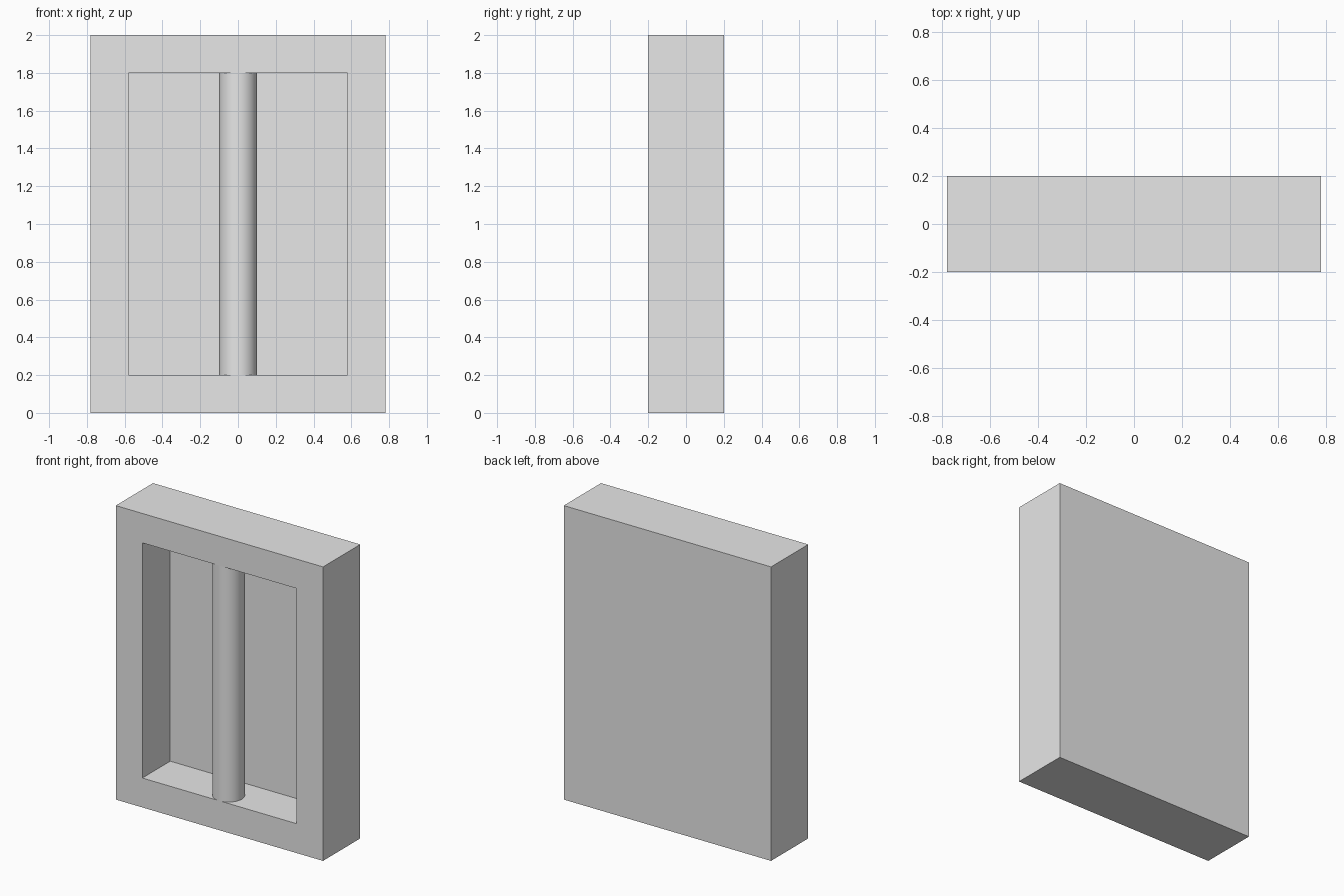
import bpy
import bmesh
from mathutils import Matrix, Vector

WIDTH, DEPTH, HEIGHT = 1.56, 0.4, 2.0
BORDER, RECESS, RADIUS = 0.2, 0.3, 0.1

cube = bpy.data.objects.get("Cube")
if cube:
    bpy.data.objects.remove(cube, do_unlink=True)

grey = bpy.data.materials.new("light grey")
grey.use_nodes = True
grey.diffuse_color = (0.8, 0.8, 0.8, 1)
grey.node_tree.nodes["Principled BSDF"].inputs["Base Color"].default_value = grey.diffuse_color


def add_object(name, bm):
    mesh = bpy.data.meshes.new(name)
    bm.to_mesh(mesh)
    bm.free()
    mesh.materials.append(grey)
    obj = bpy.data.objects.new(name, mesh)
    bpy.context.collection.objects.link(obj)
    return obj


# Case: a box whose front face is inset and pushed back into a recess
bm = bmesh.new()
bmesh.ops.create_cube(bm, size=1, matrix=Matrix.Translation((0, 0, HEIGHT / 2))
                      @ Matrix.Diagonal((WIDTH, DEPTH, HEIGHT, 1)))
bm.normal_update()
front = min(bm.faces, key=lambda f: f.calc_center_median().y)
bmesh.ops.inset_region(bm, faces=[front], thickness=BORDER, use_even_offset=True)
panel = bmesh.ops.extrude_discrete_faces(bm, faces=[front])["faces"][0]
bmesh.ops.translate(bm, verts=panel.verts, vec=Vector((0, RECESS, 0)))
bmesh.ops.recalc_face_normals(bm, faces=bm.faces)
add_object("recessed_case", bm)

# Round upright bar, touching the front plane inside the recess
bm = bmesh.new()
bmesh.ops.create_cone(bm, cap_ends=True, segments=48, radius1=RADIUS, radius2=RADIUS,
                      depth=HEIGHT - 2 * BORDER,
                      matrix=Matrix.Translation((0, RADIUS - DEPTH / 2, HEIGHT / 2)))
bar = add_object("upright_bar", bm)
bpy.ops.object.select_all(action='DESELECT')
bar.select_set(True)
bpy.context.view_layer.objects.active = bar
bpy.ops.object.shade_smooth_by_angle()
